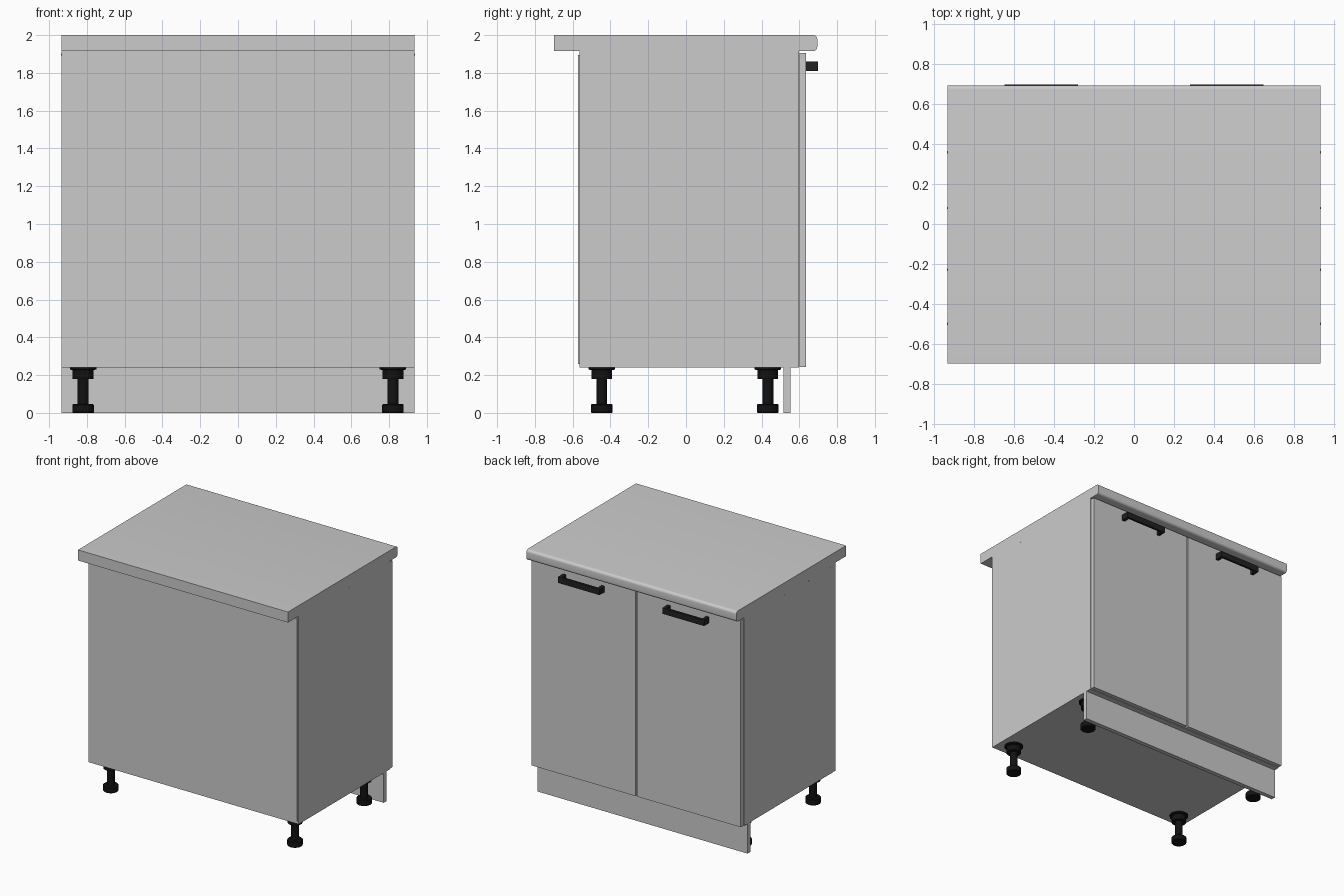
import bpy, bmesh, math

if "Cube" in bpy.data.objects:
    bpy.data.objects.remove(bpy.data.objects["Cube"])

black = bpy.data.materials.new("black_plastic")
black.diffuse_color = (0.006, 0.006, 0.006, 1)
black.use_nodes = True
black.node_tree.nodes["Principled BSDF"].inputs["Base Color"].default_value = black.diffuse_color
dark = bpy.data.materials.new("dark_metal")
dark.diffuse_color = (0.015, 0.015, 0.016, 1)
dark.use_nodes = True
dark.node_tree.nodes["Principled BSDF"].inputs["Base Color"].default_value = dark.diffuse_color


def finish(name, bm, mat=None, smooth=False):
    bmesh.ops.recalc_face_normals(bm, faces=bm.faces)
    me = bpy.data.meshes.new(name)
    bm.to_mesh(me)
    bm.free()
    ob = bpy.data.objects.new(name, me)
    bpy.context.collection.objects.link(ob)
    if mat:
        me.materials.append(mat)
    if smooth:
        bpy.ops.object.select_all(action='DESELECT')
        ob.select_set(True)
        bpy.context.view_layer.objects.active = ob
        bpy.ops.object.shade_smooth_by_angle(angle=math.radians(35))
    return ob


def box(name, x0, x1, y0, y1, z0, z1):
    bm = bmesh.new()
    bmesh.ops.create_cube(bm, size=1)
    for v in bm.verts:
        v.co = (x1 if v.co.x > 0 else x0, y1 if v.co.y > 0 else y0, z1 if v.co.z > 0 else z0)
    return finish(name, bm)


def extrude(name, points, vec, mat=None, smooth=False):
    bm = bmesh.new()
    face = bm.faces.new([bm.verts.new(p) for p in points])
    ret = bmesh.ops.extrude_face_region(bm, geom=[face], use_keep_orig=True)
    bmesh.ops.translate(bm, vec=vec, verts=[g for g in ret["geom"] if isinstance(g, bmesh.types.BMVert)])
    return finish(name, bm, mat, smooth)


def lathe(name, profile, loc, mat, steps=32):
    bm = bmesh.new()
    vs = [bm.verts.new((r, 0, z)) for r, z in profile]
    es = [bm.edges.new(p) for p in zip(vs, vs[1:])]
    bmesh.ops.spin(bm, geom=vs + es, cent=(0, 0, 0), axis=(0, 0, 1), angle=2 * math.pi, steps=steps)
    bmesh.ops.remove_doubles(bm, verts=bm.verts, dist=1e-5)
    ob = finish(name, bm, mat, True)
    ob.location = loc
    return ob


W = 0.935   # half width
T = 0.037   # board thickness

# Worktop with rounded door-side edge
r, ytop = 0.022, 0.695
prof = [(-W, -0.70, 2.0), (-W, -0.70, 1.915)]
for cz, a0 in ((1.915 + r, -90), (2.0 - r, 0)):
    for i in range(7):
        a = math.radians(a0 + 15 * i)
        prof.append((-W, ytop - r + r * math.cos(a), cz + r * math.sin(a)))
extrude("worktop", prof, (2 * W, 0, 0), smooth=True)

# Carcass boards
box("bottom_board", -W, W, -0.564, 0.598, 0.24, 0.24 + T)
box("back_panel", -W + 0.01, W - 0.01, -0.571, -0.564, 0.26, 1.895)
box("shelf", -W + T, W - T, -0.56, 0.55, 1.06, 1.06 + T)
box("back_top_rail", -W + T, W - T, -0.564, -0.17, 1.915 - T, 1.915)
box("front_top_rail", -W + T, W - T, 0.02, 0.42, 1.915 - T, 1.915)
box("plinth", -W, W, 0.517, 0.553, 0, 0.24)

# Leg outline: foot, stem, collar, mounting flange
leg = [(0, 0), (0.054, 0), (0.057, 0.004), (0.057, 0.042), (0.053, 0.046), (0.029, 0.046),
       (0.029, 0.18), (0.055, 0.18), (0.055, 0.226), (0.07, 0.23), (0.07, 0.24), (0, 0.24)]

for s, side in ((-1, "left"), (1, "right")):
    def span(a, b):
        return sorted((s * a, s * b))

    box(side + "_side_board", *span(W - T, W), -0.564, 0.598, 0.24 + T, 1.915)
    box(side + "_door", *span(0.006, W - 0.004), 0.601, 0.634, 0.242, 1.905)

    # Bracket-shaped pull handle
    a, b, y0, y1, t, p = 0.28, 0.65, 0.634, 0.70, 0.018, 0.026
    outline = [(a, y0), (a, y1), (b, y1), (b, y0), (b - p, y0), (b - p, y1 - t), (a + p, y1 - t), (a + p, y0)]
    extrude(side + "_handle", [(s * x, y, 1.811) for x, y in outline], (0, 0, 0.048), dark)

    for y, pos in ((-0.446, "back"), (0.433, "front")):
        lathe(f"{side}_{pos}_leg", leg, (s * 0.82, y, 0), black)

    # Rail screw heads in the side boards
    for i, y in enumerate((-0.50, -0.23, 0.08, 0.36)):
        screw = lathe(f"{side}_screw_{i + 1}", [(0, 0), (0.006, 0), (0.006, 0.008), (0, 0.008)],
                      (s * (W - 0.007), y, 1.897), None, 12)
        screw.rotation_euler = (0, s * math.pi / 2, 0)
